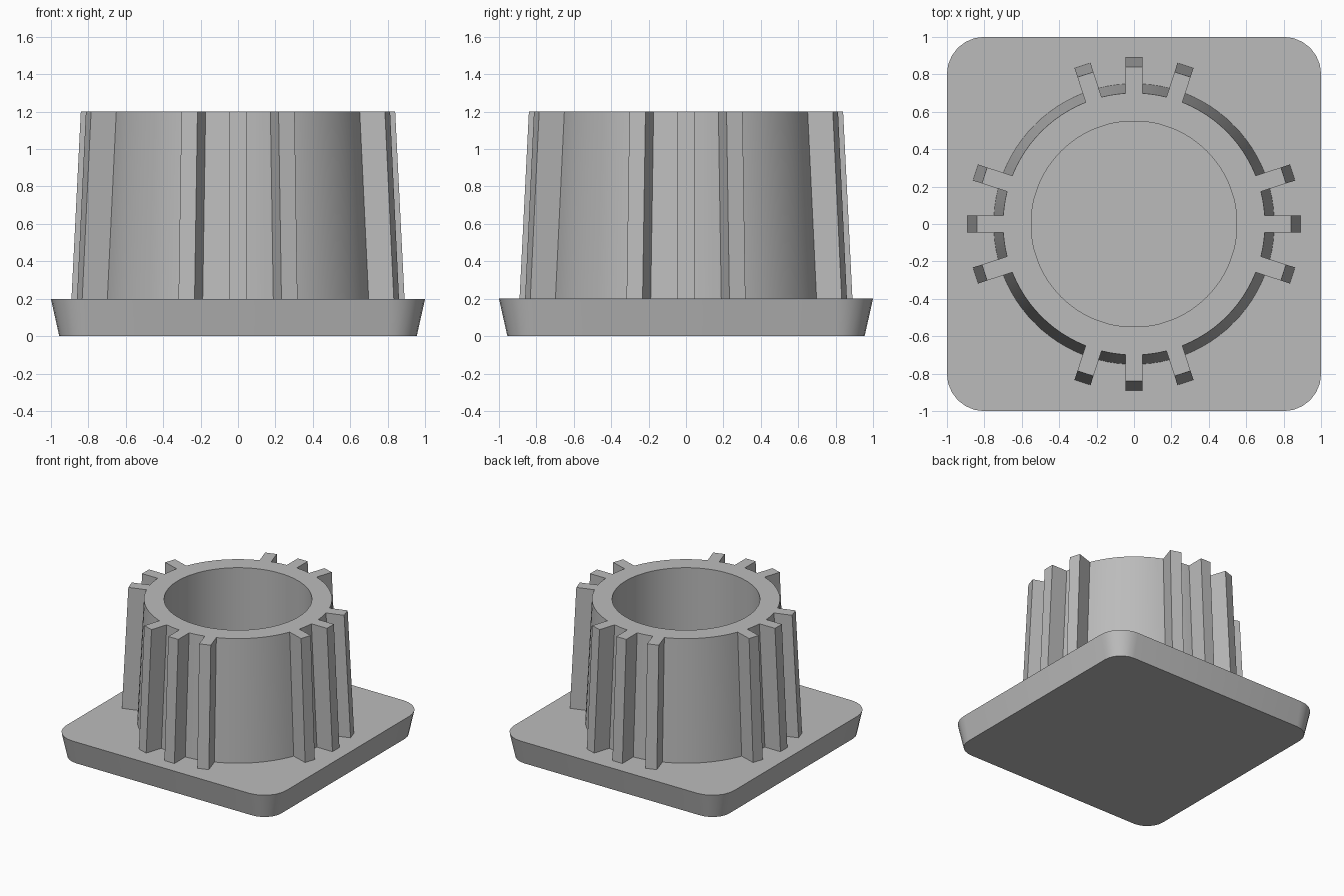
import bpy, bmesh
from math import sin, cos, asin, pi, radians, sqrt

cube = bpy.data.objects.get("Cube")
if cube:
    bpy.data.objects.remove(cube, do_unlink=True)

grey = bpy.data.materials.new("plain grey")
grey.use_nodes = True
colour = (0.5, 0.5, 0.5, 1)
grey.diffuse_color = colour
grey.node_tree.nodes["Principled BSDF"].inputs["Base Color"].default_value = colour

BASE_Z, TOP_Z = 0.2, 1.2
INNER = 0.55
HALF_RIB = 0.045


def finish(bm, name):
    bmesh.ops.recalc_face_normals(bm, faces=bm.faces)
    mesh = bpy.data.meshes.new(name)
    bm.to_mesh(mesh)
    bm.free()
    obj = bpy.data.objects.new(name, mesh)
    bpy.context.collection.objects.link(obj)
    mesh.materials.append(grey)
    bpy.ops.object.select_all(action='DESELECT')
    obj.select_set(True)
    bpy.context.view_layer.objects.active = obj
    bpy.ops.object.shade_smooth_by_angle(angle=radians(20))
    return obj


def bridge(bm, a, b):
    for i in range(len(a)):
        j = (i + 1) % len(a)
        bm.faces.new((a[i], a[j], b[j], b[i]))


# Base plate: rounded square with drafted sides
def rounded_square(bm, half, radius, z, steps=6):
    ring = []
    for q in range(4):
        mid = radians(45 + 90 * q)
        cx, cy = ((half - radius) * sqrt(2) * f(mid) for f in (cos, sin))
        for s in range(steps + 1):
            a = pi / 2 * (q + s / steps)
            ring.append(bm.verts.new((cx + radius * cos(a), cy + radius * sin(a), z)))
    return ring


bm = bmesh.new()
low = rounded_square(bm, 0.955, 0.155, 0)
high = rounded_square(bm, 1.0, 0.2, BASE_Z)
bridge(bm, low, high)
bm.faces.new(low)
bm.faces.new(high)
finish(bm, "base_plate")


# Tapered sleeve with ribs in groups of three on each side
def sleeve_section(bm, root, tip, z):
    """Return wall ring, inner ring and, per rib, its two tip vertices with their wall index."""
    rib_angles = [radians(90 * q + d) for q in range(4) for d in (-18, 0, 18)]
    half = asin(HALF_RIB / root)
    wall, inner, tips = [], [], []
    for i, a in enumerate(rib_angles):
        following = rib_angles[i + 1] if i < 11 else rib_angles[0] + 2 * pi
        tips.append((len(wall), [bm.verts.new((tip * cos(a) - s * sin(a),
                                               tip * sin(a) + s * cos(a), z))
                                 for s in (-HALF_RIB, HALF_RIB)]))
        start, end = a + half, following - half
        steps = 3 if end - start < radians(20) else 12
        angles = [a - half] + [start + (end - start) * k / steps for k in range(steps)]
        for t in angles:
            wall.append(bm.verts.new((root * cos(t), root * sin(t), z)))
            inner.append(bm.verts.new((INNER * cos(t), INNER * sin(t), z)))
    return wall, inner, tips


bm = bmesh.new()
wall_lo, inner_lo, tips_lo = sleeve_section(bm, 0.75, 0.89, BASE_Z)
wall_hi, inner_hi, tips_hi = sleeve_section(bm, 0.70, 0.84, TOP_Z)
bridge(bm, inner_lo, inner_hi)
bridge(bm, wall_hi, inner_hi)
rib_starts = {i for i, _ in tips_lo}
for i in range(len(wall_lo)):
    j = (i + 1) % len(wall_lo)
    if i not in rib_starts:
        bm.faces.new((wall_lo[i], wall_lo[j], wall_hi[j], wall_hi[i]))
for (i, lo), (_, hi) in zip(tips_lo, tips_hi):
    bm.faces.new((wall_lo[i], lo[0], hi[0], wall_hi[i]))
    bm.faces.new((lo[0], lo[1], hi[1], hi[0]))
    bm.faces.new((lo[1], wall_lo[i + 1], wall_hi[i + 1], hi[1]))
    bm.faces.new((wall_hi[i], hi[0], hi[1], wall_hi[i + 1]))
finish(bm, "ribbed_sleeve")
